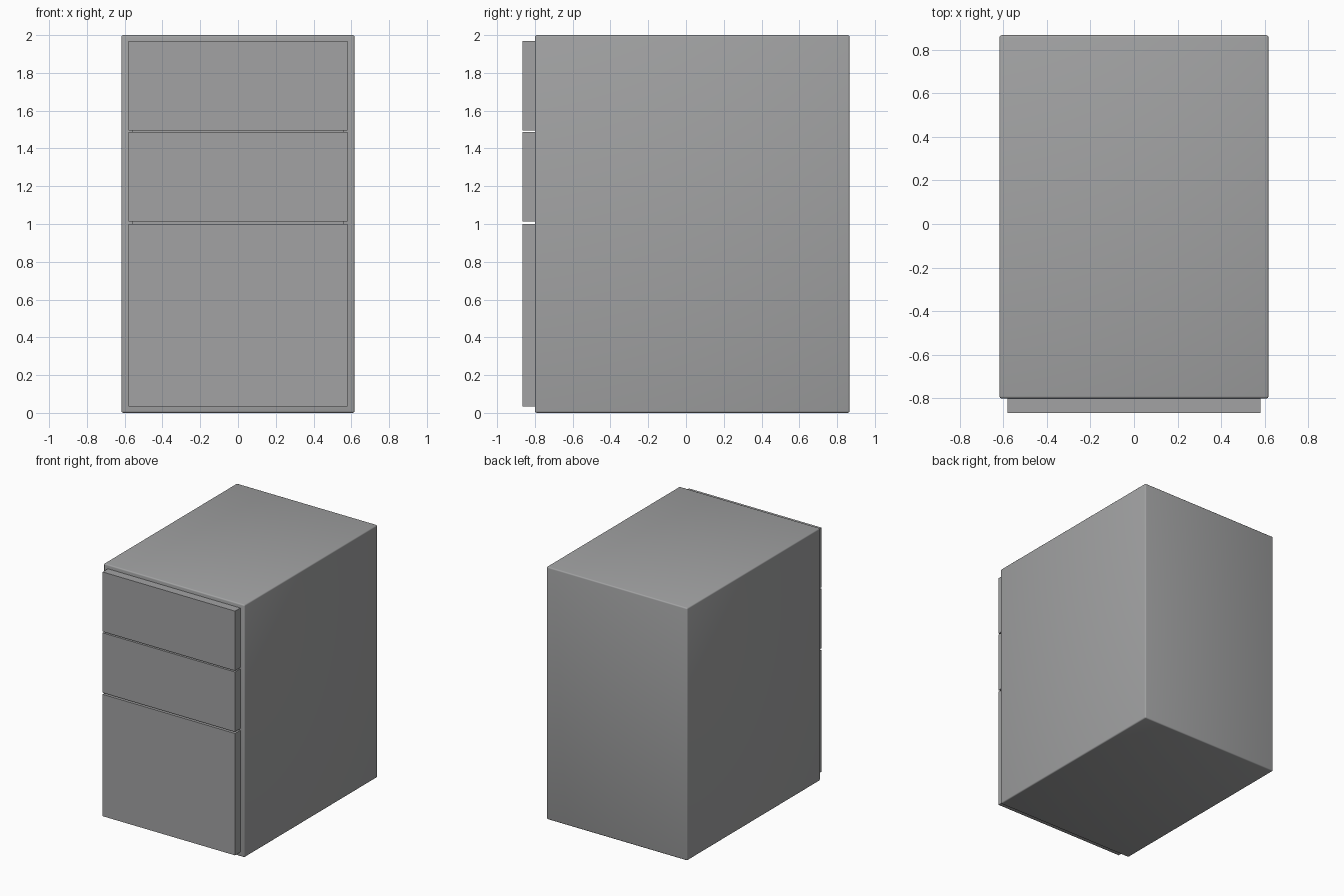
import bpy, bmesh
from mathutils import Vector

if "Cube" in bpy.data.objects:
    bpy.data.objects.remove(bpy.data.objects["Cube"])

# Dark grey finish shared by every part
finish = bpy.data.materials.new("dark_grey_finish")
finish.diffuse_color = (0.36, 0.363, 0.367, 1)
finish.use_nodes = True
finish.node_tree.nodes["Principled BSDF"].inputs["Base Color"].default_value = finish.diffuse_color


def box_bmesh(lo, hi):
    lo, hi = Vector(lo), Vector(hi)
    bm = bmesh.new()
    bmesh.ops.create_cube(bm, size=1)
    bmesh.ops.scale(bm, vec=hi - lo, verts=bm.verts)
    bmesh.ops.translate(bm, vec=(lo + hi) / 2, verts=bm.verts)
    return bm


def add_object(name, bm):
    bmesh.ops.recalc_face_normals(bm, faces=bm.faces)
    mesh = bpy.data.meshes.new(name)
    bm.to_mesh(mesh)
    bm.free()
    mesh.materials.append(finish)
    obj = bpy.data.objects.new(name, mesh)
    bpy.context.collection.objects.link(obj)
    return obj


# Cabinet carcass: softened outer edges, hollow and open behind the drawer fronts
FRONT = -0.80
bm = box_bmesh((-0.617, FRONT, 0), (0.617, 0.866, 2))
bmesh.ops.bevel(bm, geom=bm.edges[:], offset=0.01, segments=3,
                profile=0.5, affect='EDGES')
front = min(bm.faces, key=lambda f: f.calc_center_median().y + 0.001 / f.calc_area())
bmesh.ops.inset_region(bm, faces=[front], thickness=0.052, use_even_offset=True)
cavity = bmesh.ops.extrude_discrete_faces(bm, faces=[front])["faces"][0]
bmesh.ops.translate(bm, vec=(0, 1.60, 0), verts=cavity.verts)
body = add_object("cabinet_body", bm)
bpy.context.view_layer.objects.active = body
body.select_set(True)
bpy.ops.object.shade_smooth_by_angle(angle=0.7)

# Drawer fronts: one deep drawer below two shallow ones
drawers = {
    "bottom_drawer_front": (0.034, 0.999),
    "middle_drawer_front": (1.012, 1.486),
    "top_drawer_front": (1.496, 1.968),
}
for name, (z0, z1) in drawers.items():
    add_object(name, box_bmesh((-0.58, -0.866, z0), (0.58, FRONT, z1)))
